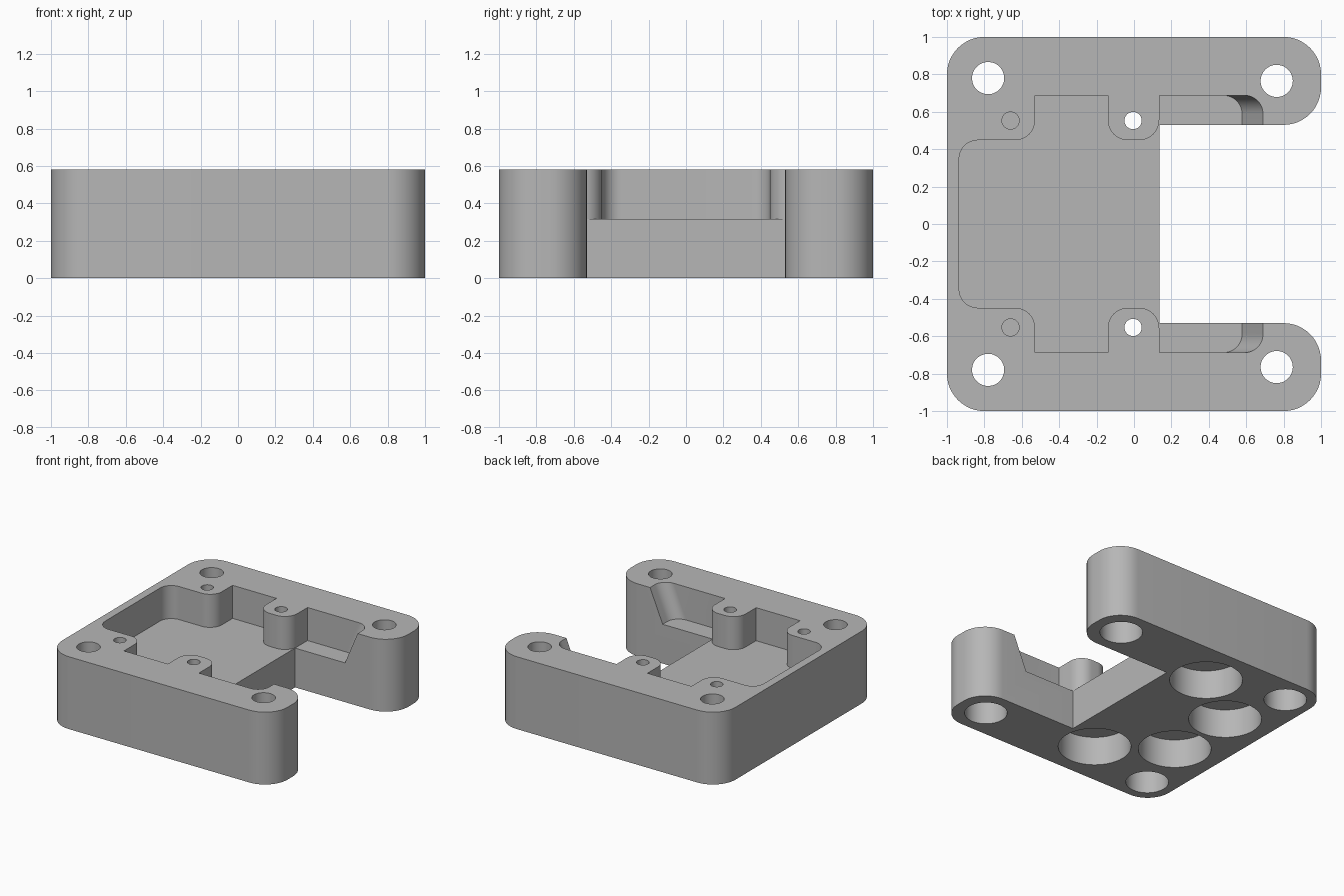
import bpy
import bmesh
from math import pi, tan, sin, cos
from mathutils import Vector

if "Cube" in bpy.data.objects:
    bpy.data.objects.remove(bpy.data.objects["Cube"])

HEIGHT, FLOOR = 0.58, 0.315

grey = bpy.data.materials.new("plain grey")
grey.use_nodes = True
grey.diffuse_color = (0.47, 0.47, 0.47, 1)
grey.node_tree.nodes["Principled BSDF"].inputs["Base Color"].default_value = (0.47, 0.47, 0.47, 1)


def rounded(corners, steps=12):
    """Outline from (x, y, radius) corners, each replaced by a tangent arc."""
    out = []
    for i, (x, y, r) in enumerate(corners):
        p = Vector((x, y))
        if r == 0:
            out.append(p)
            continue
        a = (Vector(corners[i - 1][:2]) - p).normalized()
        b = (Vector(corners[(i + 1) % len(corners)][:2]) - p).normalized()
        reach = r / tan(a.angle(b) / 2)
        centre = p + (a + b).normalized() * (r / sin(a.angle(b) / 2))
        u, v = p + a * reach - centre, p + b * reach - centre
        sweep = u.angle(v)
        for k in range(steps + 1):
            t = sweep * k / steps
            out.append(centre + (u * sin(sweep - t) + v * sin(t)) / sin(sweep))
    return out


def prism(name, outline, z0, z1, shift=None):
    """Extrude an outline; shift(point, z) may lean some of it over."""
    bm = bmesh.new()
    rings = []
    for z in (z0, z1):
        rings.append([bm.verts.new((p.x + (shift(p, z) if shift else 0), p.y, z))
                      for p in outline])
    low, high = rings
    bm.faces.new(low)
    bm.faces.new(high)
    for i in range(len(outline)):
        j = (i + 1) % len(outline)
        bm.faces.new((low[i], low[j], high[j], high[i]))
    bmesh.ops.recalc_face_normals(bm, faces=bm.faces)
    mesh = bpy.data.meshes.new(name)
    bm.to_mesh(mesh)
    bm.free()
    mesh.materials.append(grey)
    obj = bpy.data.objects.new(name, mesh)
    bpy.context.collection.objects.link(obj)
    return obj


def circle(x, y, r, n=48):
    return [Vector((x + r * cos(2 * pi * k / n), y + r * sin(2 * pi * k / n)))
            for k in range(n)]


def mirrored(half):
    return half + [(x, -y, r) for x, y, r in reversed(half)]


def cut(target, cutter):
    cutter.hide_render = True
    mod = target.modifiers.new("cut", "BOOLEAN")
    mod.operation, mod.solver, mod.object = "DIFFERENCE", "EXACT", cutter
    bpy.context.view_layer.objects.active = target
    bpy.ops.object.modifier_apply(modifier=mod.name)
    bpy.data.objects.remove(cutter)


# Forked block with rounded corners
housing = prism("housing", rounded(mirrored(
    [(-1, 1, 0.2), (1, 1, 0.2), (1, 0.53, 0.2), (0.135, 0.53, 0)])), 0, HEIGHT)

# Pocket around the screw bosses, with leaning ends inside the arms
pocket = rounded(mirrored([
    (-0.935, 0.448, 0.1), (-0.53, 0.448, 0.105), (-0.53, 0.688, 0), (-0.14, 0.688, 0),
    (-0.14, 0.448, 0.108), (0.135, 0.448, 0.108), (0.135, 0.688, 0), (0.578, 0.688, 0.1)]))
lean = 0.112 / (HEIGHT - FLOOR)
cut(housing, prism("pocket_cutter", pocket, FLOOR, 0.7,
                   lambda p, z: lean * (z - FLOOR) if p.x > 0.3 else 0))

# Holes as x, y, radius, bottom, top; repeated on both sides
holes = [
    (-0.78, 0.78, 0.086, -0.1, 0.7), (0.763, 0.765, 0.086, -0.1, 0.7),      # mounting holes
    (-0.78, 0.78, 0.155, -0.1, 0.3), (0.763, 0.765, 0.155, -0.1, 0.3),      # bolt head recesses
    (-0.155, 0.63, 0.265, -0.1, 0.23), (-0.625, 0.285, 0.265, -0.1, 0.23),  # underside recesses
    (-0.005, 0.553, 0.046, -0.1, 0.7), (-0.66, 0.553, 0.046, 0.26, 0.7),    # small screw holes
]
for x, y, r, z0, z1 in holes:
    for side in (1, -1):
        cut(housing, prism("hole_cutter", circle(x, side * y, r), z0, z1))

bpy.ops.object.select_all(action="DESELECT")
housing.select_set(True)
bpy.context.view_layer.objects.active = housing
bpy.ops.object.shade_smooth_by_angle(angle=pi / 6)
